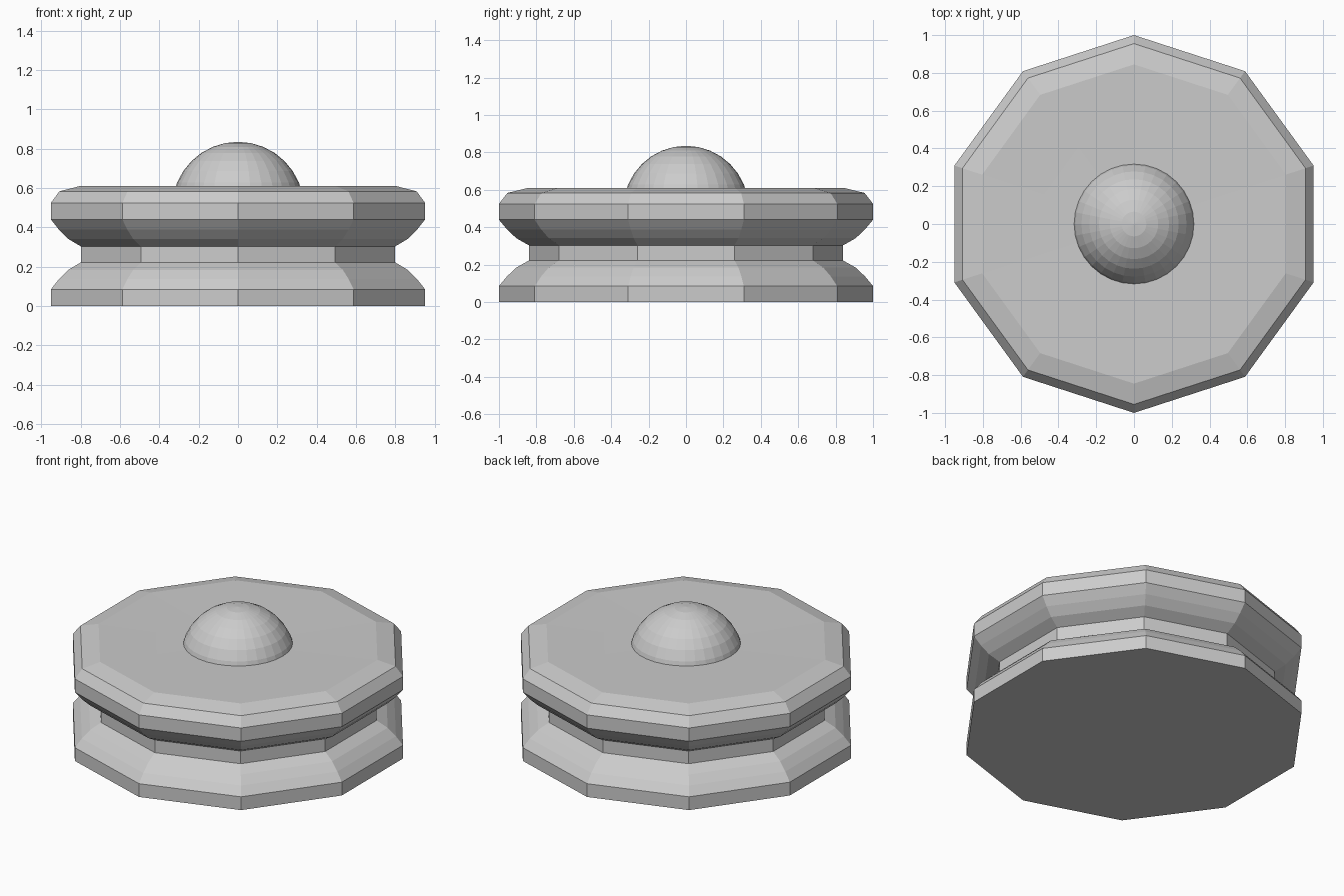
import bpy, bmesh, math

cube = bpy.data.objects.get("Cube")
if cube:
    bpy.data.objects.remove(cube, do_unlink=True)

SIDES = 10

grey = bpy.data.materials.new("plain_grey")
grey.use_nodes = True
colour = (0.6, 0.6, 0.6, 1)
grey.diffuse_color = colour
grey.node_tree.nodes["Principled BSDF"].inputs["Base Color"].default_value = colour


def add_object(name, bm):
    bmesh.ops.recalc_face_normals(bm, faces=bm.faces)
    mesh = bpy.data.meshes.new(name)
    bm.to_mesh(mesh)
    bm.free()
    mesh.materials.append(grey)
    obj = bpy.data.objects.new(name, mesh)
    bpy.context.collection.objects.link(obj)
    return obj


def lathe(name, profile):
    """Stack of ten-sided rings (radius, height), capped at both ends."""
    bm = bmesh.new()
    rings = []
    for r, z in profile:
        angles = [math.pi / 2 + math.tau * i / SIDES for i in range(SIDES)]
        rings.append([bm.verts.new((r * math.cos(a), r * math.sin(a), z)) for a in angles])
    for low, high in zip(rings, rings[1:]):
        for i in range(SIDES):
            j = (i + 1) % SIDES
            bm.faces.new((low[i], low[j], high[j], high[i]))
    bm.faces.new(rings[0][::-1])
    bm.faces.new(rings[-1])
    return add_object(name, bm)


# Grooved body: base plate, waist, and upper plate with a rounded rim
lower_half = [(1, 0), (1, 0.085), (0.957, 0.137), (0.907, 0.184), (0.84, 0.222)]
upper_half = [(r, 0.525 - z) for r, z in reversed(lower_half)]
rounded_rim = [(0.955, 0.583), (0.845, 0.61)]
shallow_top = [(0.5, 0.605), (0.25, 0.602)]
lathe("grooved_body", lower_half + upper_half + rounded_rim + shallow_top)

# Domed button set into the top
bm = bmesh.new()
bmesh.ops.create_uvsphere(bm, u_segments=32, v_segments=16, radius=0.335)
dome = add_object("dome_button", bm)
dome.location.z = 0.5
